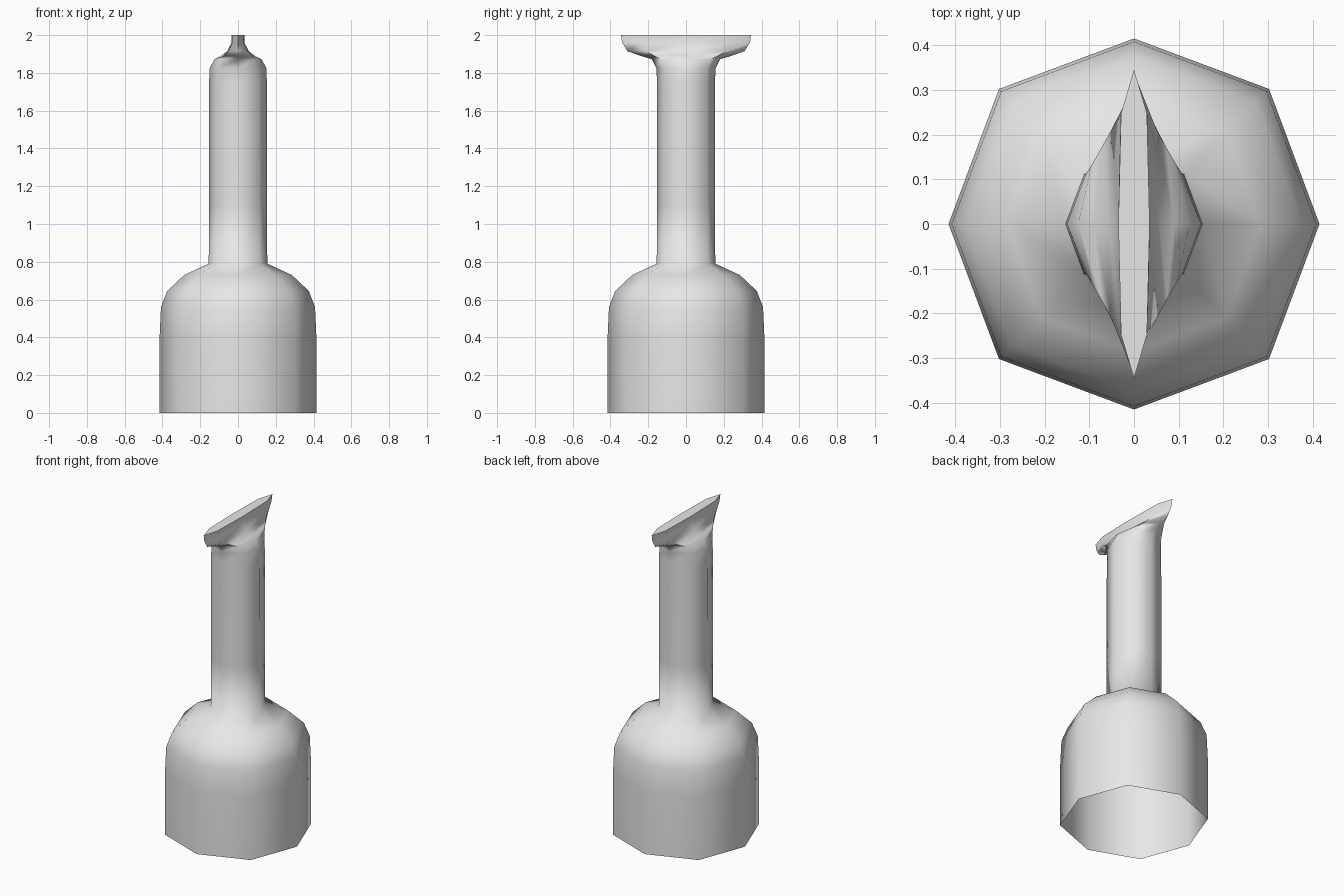
import bpy, bmesh, math

if "Cube" in bpy.data.objects:
    bpy.data.objects.remove(bpy.data.objects["Cube"])

SIDES = 8

grey = bpy.data.materials.new("light_grey")
grey.diffuse_color = (0.8, 0.8, 0.8, 1)
grey.use_nodes = True
grey.node_tree.nodes["Principled BSDF"].inputs["Base Color"].default_value = grey.diffuse_color

# Round body and neck: (height, radius)
round_rings = [(0.0, 0.415), (0.40, 0.415), (0.56, 0.408), (0.645, 0.375),
               (0.73, 0.285), (0.79, 0.155), (1.10, 0.154), (1.75, 0.153)]

# Pinched mouth: (height, half width x, half length y, diagonal x, diagonal y)
mouth_rings = [(1.825, 0.150, 0.157, 0.108, 0.112),
               (1.872, 0.125, 0.180, 0.095, 0.132),
               (1.890, 0.090, 0.240, 0.074, 0.168),
               (1.915, 0.057, 0.310, 0.050, 0.212),
               (1.960, 0.034, 0.338, 0.031, 0.240),
               (2.000, 0.035, 0.345, 0.029, 0.248)]


def ring_points(z, ax, ay, dx, dy):
    """Eight points, four on the axes and four on the diagonals."""
    pts = []
    for i in range(SIDES):
        a = math.tau * i / SIDES
        c, s = math.cos(a), math.sin(a)
        if i % 2:
            pts.append((math.copysign(dx, c), math.copysign(dy, s), z))
        else:
            pts.append((ax * round(c), ay * round(s), z))
    return pts


def round_ring(z, r):
    d = r * 0.728
    return ring_points(z, r, r, d, d)


# Bottle shell, open underneath
bm = bmesh.new()
rings = [round_ring(*r) for r in round_rings] + [ring_points(*r) for r in mouth_rings]
loops = [[bm.verts.new(p) for p in ring] for ring in rings]
for low, high in zip(loops, loops[1:]):
    for i in range(SIDES):
        j = (i + 1) % SIDES
        bm.faces.new((low[i], low[j], high[j], high[i]))

# Narrow closed top of the mouth
bm.faces.new(loops[-1])

mesh = bpy.data.meshes.new("bottle")
bm.to_mesh(mesh)
bm.free()
mesh.materials.append(grey)
bottle = bpy.data.objects.new("bottle", mesh)
bpy.context.collection.objects.link(bottle)
bpy.context.view_layer.objects.active = bottle
bottle.select_set(True)
bpy.ops.object.shade_smooth_by_angle(angle=math.radians(80))
